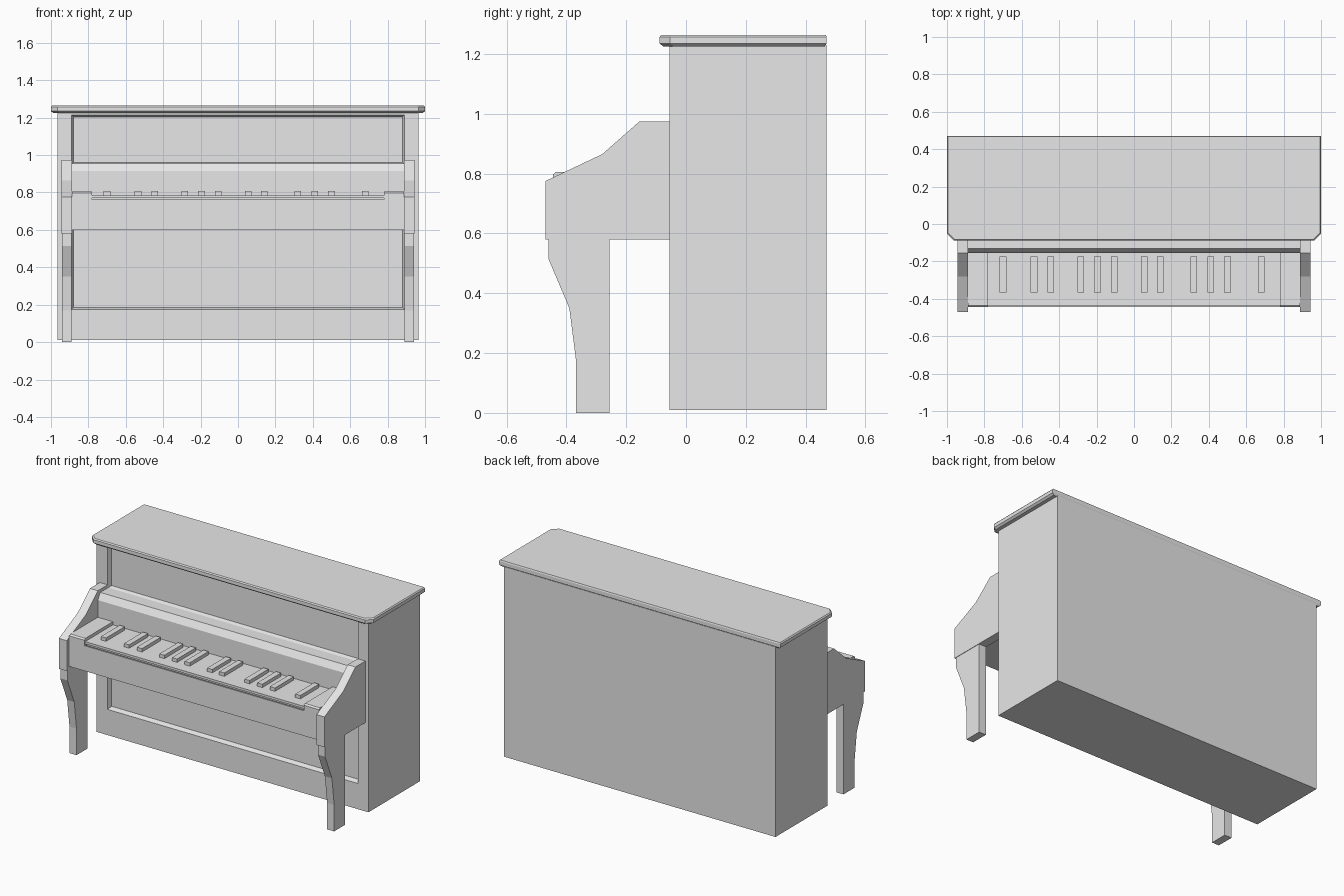
import bpy
import bmesh
from mathutils import Vector

cube = bpy.data.objects.get("Cube")
if cube:
    bpy.data.objects.remove(cube, do_unlink=True)

mat = bpy.data.materials.new("light_grey")
mat.use_nodes = True
GREY = (0.8, 0.8, 0.8, 1)
mat.diffuse_color = GREY
mat.node_tree.nodes["Principled BSDF"].inputs["Base Color"].default_value = GREY


def finish(name, bm):
    bmesh.ops.recalc_face_normals(bm, faces=bm.faces)
    me = bpy.data.meshes.new(name)
    bm.to_mesh(me)
    bm.free()
    me.materials.append(mat)
    ob = bpy.data.objects.new(name, me)
    bpy.context.collection.objects.link(ob)
    return ob


def add_box(bm, lo, hi):
    lo, hi = Vector(lo), Vector(hi)
    verts = bmesh.ops.create_cube(bm, size=1)["verts"]
    for v in verts:
        v.co = (lo + hi) / 2 + v.co * (hi - lo)


def box(name, lo, hi):
    bm = bmesh.new()
    add_box(bm, lo, hi)
    return finish(name, bm)


def side_profile(name, points, x0, x1):
    """Extrude a (y, z) outline along x."""
    bm = bmesh.new()
    face = bm.faces.new([bm.verts.new((x0, y, z)) for y, z in points])
    new = bmesh.ops.extrude_face_region(bm, geom=[face])["geom"]
    for v in new:
        if isinstance(v, bmesh.types.BMVert):
            v.co.x = x1
    return finish(name, bm)


# Case with two sunken front panels
bm = bmesh.new()
add_box(bm, (-0.965, -0.055, 0.01), (0.965, 0.47, 1.23))
for axis, cuts in (((1, 0, 0), (-0.89, 0.89)), ((0, 0, 1), (0.175, 0.62, 0.95, 1.215))):
    for c in cuts:
        bmesh.ops.bisect_plane(bm, geom=bm.verts[:] + bm.edges[:] + bm.faces[:],
                               plane_co=Vector(axis) * c, plane_no=axis)
panels = []
for f in bm.faces:
    c = f.calc_center_median()
    if f.normal.y < -0.9 and abs(c.x) < 0.1 and (0.2 < c.z < 0.6 or 1 < c.z < 1.2):
        panels.append(f)
bmesh.ops.inset_individual(bm, faces=panels, thickness=0.015, depth=-0.03)
bmesh.ops.dissolve_limit(bm, angle_limit=0.01, verts=bm.verts[:], edges=bm.edges[:])
finish("case", bm)

# Lid with clipped front corners and eased edges
bm = bmesh.new()
rings = []
for z, d in ((1.225, 0.012), (1.235, 0), (1.257, 0), (1.264, 0.006)):
    x, back, front, cut = 1 - d, 0.47 - d / 2, -0.088 + d, 0.035
    outline = ((-x, back), (-x, front + cut), (-x + cut, front),
               (x - cut, front), (x, front + cut), (x, back))
    rings.append([bm.verts.new((px, py, z)) for px, py in outline])
for low, high in zip(rings, rings[1:]):
    for i in range(len(low)):
        j = (i + 1) % len(low)
        bm.faces.new((low[i], low[j], high[j], high[i]))
bm.faces.new(rings[0])
bm.faces.new(rings[-1])
finish("lid", bm)

# Arms, legs and key end blocks on both sides
arm = ((-0.47, 0.58), (-0.47, 0.775), (-0.28, 0.865), (-0.155, 0.975),
       (-0.055, 0.975), (-0.055, 0.58))
leg = ((-0.46, 0.58), (-0.46, 0.515), (-0.39, 0.35), (-0.367, 0.17),
       (-0.367, 0), (-0.255, 0), (-0.255, 0.58))
block = ((-0.445, 0.745), (-0.445, 0.797), (-0.435, 0.805), (-0.155, 0.805), (-0.155, 0.745))
for side, s in (("left", 1), ("right", -1)):
    side_profile(side + "_arm", arm, s * 0.887, s * 0.943)
    side_profile(side + "_leg", leg, s * 0.89, s * 0.94)
    side_profile(side + "_key_block", block, s * 0.78, s * 0.887)

# Key bed with a shadow gap under the keys
box("key_bed", (-0.887, -0.445, 0.60), (0.887, -0.055, 0.745))
box("key_support", (-0.78, -0.42, 0.745), (0.78, -0.155, 0.77))
box("key_slip", (-0.78, -0.445, 0.745), (0.78, -0.435, 0.762))
box("white_keys", (-0.78, -0.437, 0.77), (0.78, -0.155, 0.785))

# Fall board with sloped top rail
side_profile("fall_board", ((-0.155, 0.745), (-0.155, 0.915), (-0.13, 0.955),
                            (-0.05, 0.955), (-0.05, 0.745)), -0.887, 0.887)

# Raised keys
bm = bmesh.new()
for x in (-0.70, -0.535, -0.445, -0.285, -0.195, -0.105,
          0.055, 0.14, 0.32, 0.41, 0.50, 0.68):
    add_box(bm, (x - 0.018, -0.365, 0.78), (x + 0.018, -0.175, 0.807))
finish("black_keys", bm)
